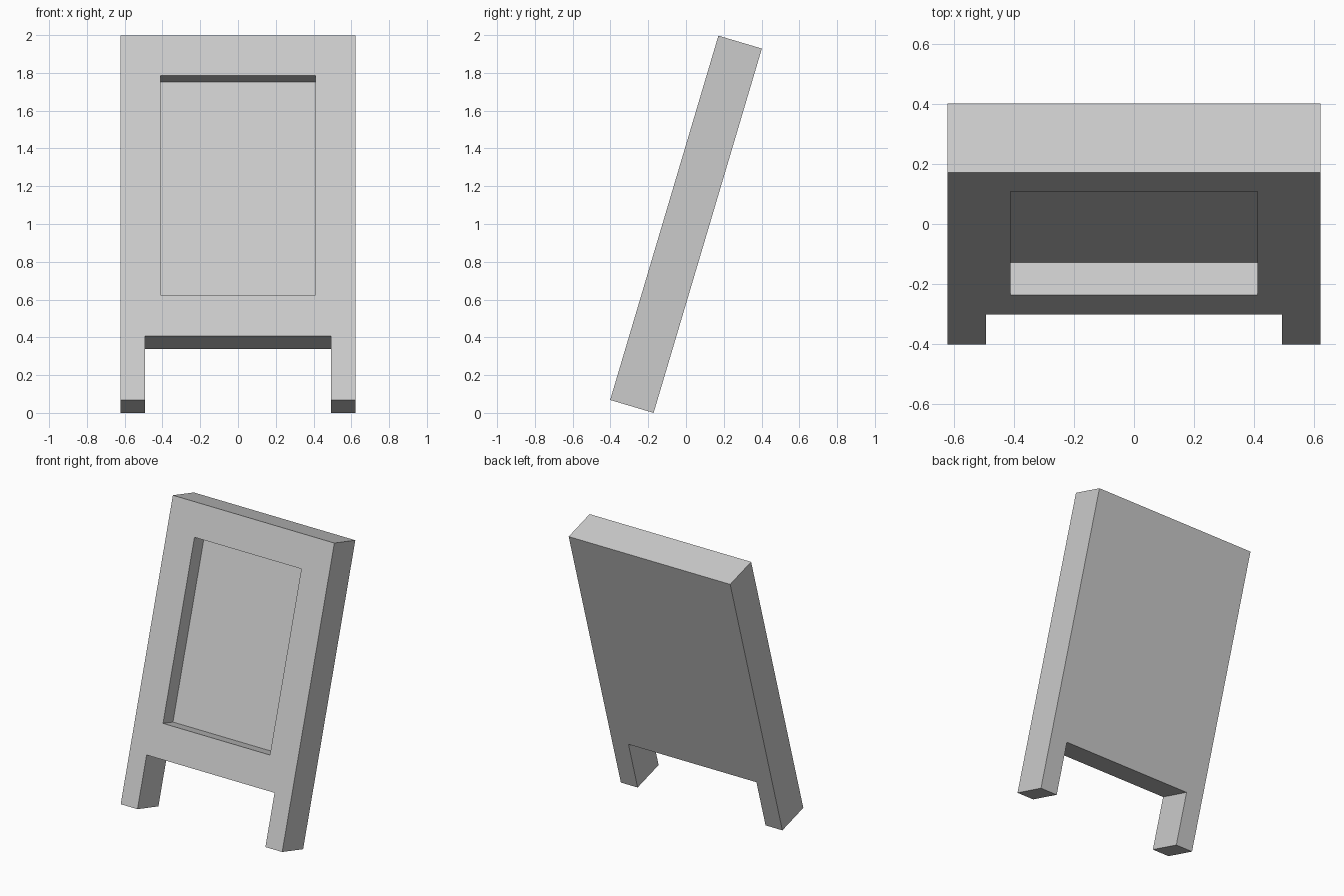
import bpy, bmesh, math

if "Cube" in bpy.data.objects:
    bpy.data.objects.remove(bpy.data.objects["Cube"])

TILT = math.radians(16.55)
LENGTH, THICK = 2.012, 0.24
HALF_W, NOTCH_W, NOTCH_H = 0.621, 0.492, 0.353
PANEL_W, PANEL_LOW, PANEL_HIGH, PANEL_DEPTH = 0.411, 0.579, 1.791, 0.114


def slab(name, profile, y0, y1):
    """Extrude an x-z outline from y0 to y1."""
    bm = bmesh.new()
    face = bm.faces.new([bm.verts.new((x, y0, z)) for x, z in profile])
    ext = bmesh.ops.extrude_face_region(bm, geom=[face])
    verts = [v for v in ext["geom"] if isinstance(v, bmesh.types.BMVert)]
    bmesh.ops.translate(bm, verts=verts, vec=(0, y1 - y0, 0))
    bmesh.ops.recalc_face_normals(bm, faces=bm.faces)
    mesh = bpy.data.meshes.new(name)
    bm.to_mesh(mesh)
    bm.free()
    obj = bpy.data.objects.new(name, mesh)
    bpy.context.collection.objects.link(obj)
    return obj


# Board with two legs
half = [(HALF_W, LENGTH), (HALF_W, 0), (NOTCH_W, 0), (NOTCH_W, NOTCH_H)]
board = slab("sign_board", half + [(-x, z) for x, z in reversed(half)], 0, THICK)

# Recessed display panel
cutter = slab("panel_cutter",
              [(-PANEL_W, PANEL_LOW), (PANEL_W, PANEL_LOW),
               (PANEL_W, PANEL_HIGH), (-PANEL_W, PANEL_HIGH)], -0.1, PANEL_DEPTH)
cutter.hide_render = True
mod = board.modifiers.new("recess", "BOOLEAN")
mod.operation = "DIFFERENCE"
mod.solver = "EXACT"
mod.object = cutter
bpy.context.view_layer.objects.active = board
bpy.ops.object.modifier_apply(modifier=mod.name)
bpy.data.objects.remove(cutter)

# Lean the board back, resting on its rear bottom edge
depth = LENGTH * math.sin(TILT) + THICK * math.cos(TILT)
board.rotation_euler.x = -TILT
board.location = (0, -depth / 2, THICK * math.sin(TILT))
